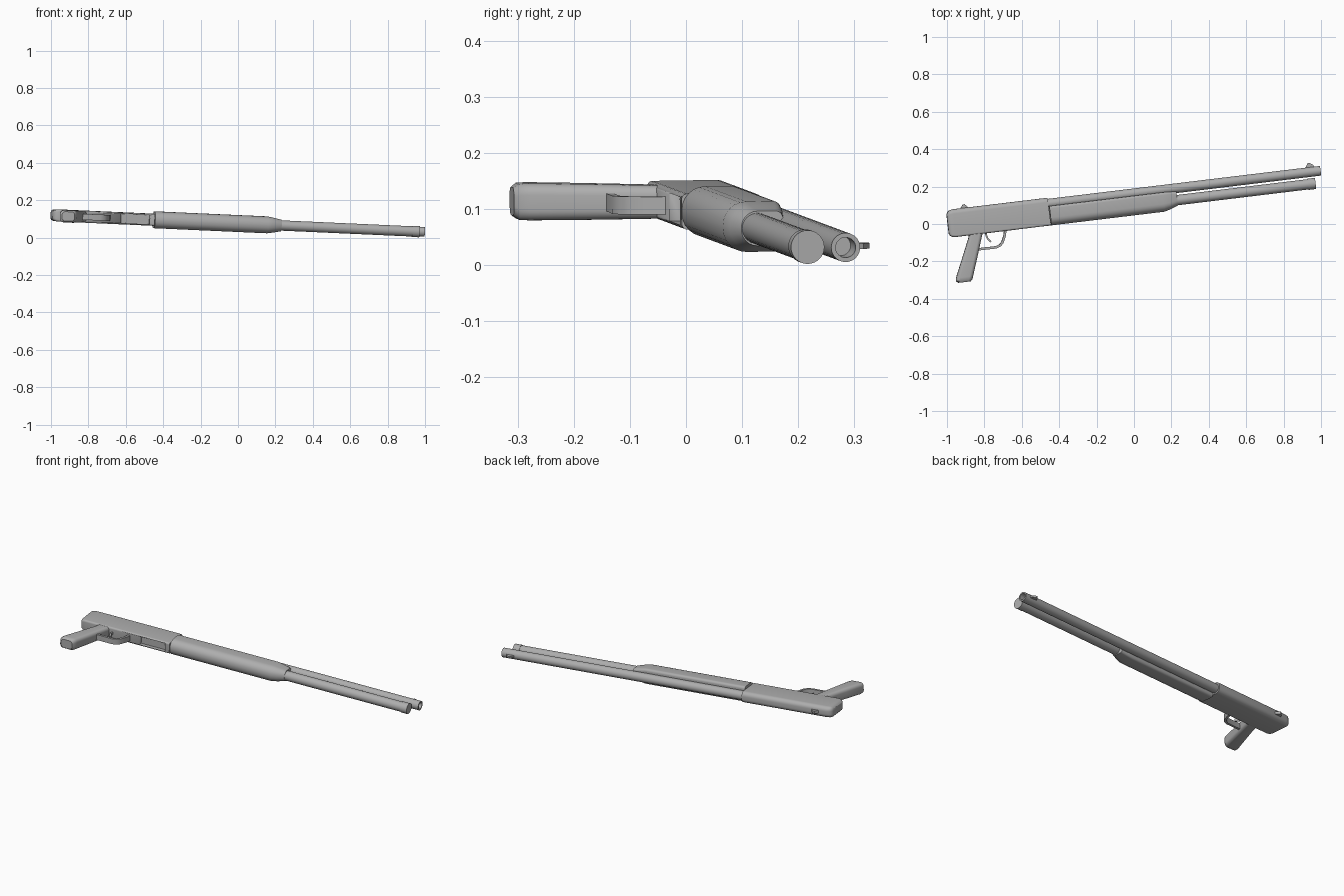
import bpy, bmesh, math
from mathutils import Matrix, Vector

if "Cube" in bpy.data.objects:
    bpy.data.objects.remove(bpy.data.objects["Cube"])

# Local frame: s along the barrel, v towards the sights, w across the thickness
U = Vector((1, 0.121, -0.045)).normalized()
V = Vector((-0.121, 1, 0.015))
V = (V - U * V.dot(U)).normalized()
W = U.cross(V)
FRAME = Matrix.Translation((0, 0.164, 0.076)) @ Matrix((U, V, W)).transposed().to_4x4()

grey = bpy.data.materials.new("plain grey")
grey.diffuse_color = (0.42, 0.42, 0.42, 1)
grey.use_nodes = True
grey.node_tree.nodes["Principled BSDF"].inputs["Base Color"].default_value = grey.diffuse_color


def finish(name, bm, angle=35):
    bmesh.ops.recalc_face_normals(bm, faces=bm.faces)
    me = bpy.data.meshes.new(name)
    bm.to_mesh(me)
    bm.free()
    me.materials.append(grey)
    ob = bpy.data.objects.new(name, me)
    bpy.context.collection.objects.link(ob)
    ob.matrix_world = FRAME
    bpy.ops.object.select_all(action='DESELECT')
    ob.select_set(True)
    bpy.context.view_layer.objects.active = ob
    bpy.ops.object.shade_smooth_by_angle(angle=math.radians(angle))
    return ob


def loft(name, rings, angle=35):
    """Skin a list of closed rings and cap both ends."""
    bm = bmesh.new()
    rows = [[bm.verts.new(p) for p in r] for r in rings]
    n = len(rows[0])
    for a, b in zip(rows, rows[1:]):
        for i in range(n):
            j = (i + 1) % n
            bm.faces.new((a[i], a[j], b[j], b[i]))
    bm.faces.new(rows[0])
    bm.faces.new(rows[-1])
    return finish(name, bm, angle)


def rounded(a0, a1, half, r0, r1, k=6):
    """Rounded rectangle: a from a0 to a1, b from -half to half."""
    pts = []
    for a, sb, r, start in ((a1, 1, r1, 0), (a0, 1, r0, 90), (a0, -1, r0, 180), (a1, -1, r1, 270)):
        ca = a - r if a == a1 else a + r
        cb = sb * (half - r)
        for i in range(k + 1):
            t = math.radians(start + 90 * i / k)
            pts.append((ca + r * math.cos(t), cb + r * math.sin(t)))
    return pts


def section(s, *args):
    return [(s, a, b) for a, b in rounded(*args)]


def circle(s, v, r, n=32):
    return [(s, v + r * math.cos(2 * math.pi * i / n), r * math.sin(2 * math.pi * i / n)) for i in range(n)]


def strip(name, path, thick, width):
    """Flat bar following a path in the s-v plane."""
    rings = []
    for i, p in enumerate(path):
        d = (Vector(path[min(i + 1, len(path) - 1)]) - Vector(path[max(i - 1, 0)])).normalized()
        n = Vector((-d.y, d.x)) * thick / 2
        rings.append([(p[0] + a * n.x, p[1] + a * n.y, b * width / 2)
                      for a, b in ((1, 1), (1, -1), (-1, -1), (-1, 1))])
    return loft(name, rings, 30)


def plate(name, outline, width):
    """Side outline extruded across the thickness."""
    return loft(name, [[(s, v, w) for s, v in outline] for w in (-width / 2, width / 2)], 30)


# Barrel with a recessed bore
loft("barrel", [circle(-0.5, 0, 0.026), circle(1.005, 0, 0.026),
                circle(1.005, 0, 0.018), circle(0.93, 0, 0.018)])

# Magazine tube with end cap
loft("magazine_tube", [circle(-0.46, -0.064, 0.0275), circle(0.93, -0.064, 0.0275),
                       circle(0.93, -0.064, 0.03), circle(0.97, -0.064, 0.03)])

# Receiver, rounded over the top and at the rear
receiver = loft("receiver", [
    section(-1.01, -0.096, 0.008, 0.020, 0.012, 0.014),
    section(-1.004, -0.108, 0.020, 0.027, 0.013, 0.018),
    section(-0.993, -0.115, 0.028, 0.031, 0.012, 0.022),
    section(-0.975, -0.117, 0.032, 0.032, 0.010, 0.024),
    section(-0.463, -0.117, 0.032, 0.032, 0.010, 0.024)])

# Loading port cut into the underside
cutter = plate("loading_port_cutter", [(-0.645, -0.14), (-0.49, -0.14), (-0.49, -0.095), (-0.645, -0.095)], 0.05)
cutter.hide_render = True
cutter.hide_viewport = True
cut = receiver.modifiers.new("port", 'BOOLEAN')
cut.operation = 'DIFFERENCE'
cut.object = cutter

# Sliding fore-end
loft("fore_end", [
    section(-0.460, -0.117, -0.013, 0.045, 0.042, 0.014),
    section(0.150, -0.117, -0.013, 0.045, 0.042, 0.014),
    section(0.185, -0.108, -0.014, 0.039, 0.036, 0.014),
    section(0.225, -0.093, -0.018, 0.031, 0.029, 0.014)])

# Pistol grip, each row: v, rear s, front s, half thickness, corner radius
loft("grip", [[(s, v, w) for s, w in rounded(s0, s1, h, r, r)] for v, s0, s1, h, r in (
    (-0.100, -0.900, -0.825, 0.029, 0.016),
    (-0.130, -0.908, -0.836, 0.030, 0.018),
    (-0.240, -0.957, -0.874, 0.032, 0.020),
    (-0.335, -1.000, -0.908, 0.033, 0.020),
    (-0.352, -1.002, -0.914, 0.032, 0.020),
    (-0.362, -0.992, -0.924, 0.025, 0.018))])

# Trigger guard and trigger
strip("trigger_guard", [(-0.708, -0.112), (-0.714, -0.140), (-0.730, -0.175), (-0.745, -0.190),
                        (-0.768, -0.198), (-0.870, -0.197)], 0.013, 0.032)
strip("trigger", [(-0.812, -0.110), (-0.812, -0.130), (-0.806, -0.148), (-0.792, -0.166)], 0.009, 0.014)

# Sights
plate("front_sight", [(0.925, 0.022), (0.975, 0.022), (0.970, 0.036), (0.950, 0.049), (0.942, 0.049)], 0.010)
plate("rear_sight", [(-0.935, 0.028), (-0.885, 0.028), (-0.895, 0.038), (-0.908, 0.051), (-0.917, 0.051)], 0.016)
